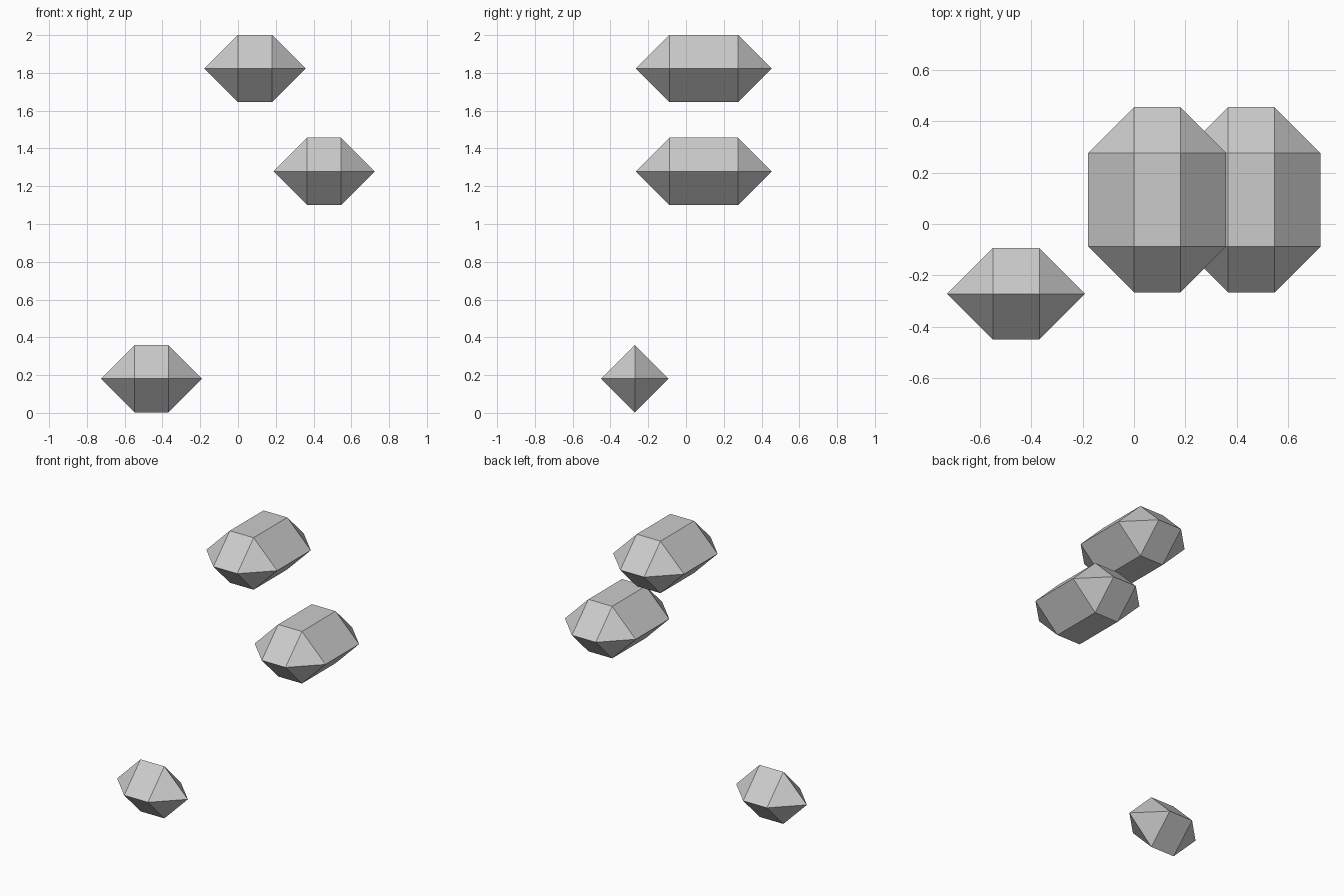
import bpy
import bmesh
from math import radians
from itertools import product
from mathutils import Vector

if "Cube" in bpy.data.objects:
    bpy.data.objects.remove(bpy.data.objects["Cube"], do_unlink=True)

# Single stone colour
grey = bpy.data.materials.new("stone_grey")
grey.use_nodes = True
colour = (0.6, 0.6, 0.6, 1)
grey.diffuse_color = colour
grey.node_tree.nodes["Principled BSDF"].inputs["Base Color"].default_value = colour

REACH = 0.178  # how far each facet ridge stands out from the core


def faceted_stone(name, centre, core_x, core_y):
    """Flat core rectangle pushed out along every axis and wrapped in a hull."""
    corners = {(sx * core_x, sy * core_y) for sx, sy in product((-1, 1), repeat=2)}
    points = set()
    for x, y in corners:
        for s in (-REACH, REACH):
            points.add((x, y, s))
            # Push sideways only on the outer side of the core
            if s * x >= 0:
                points.add((x + s, y, 0))
            if s * y >= 0:
                points.add((x, y + s, 0))
    bm = bmesh.new()
    for p in sorted(points):
        bm.verts.new(Vector(p))
    bmesh.ops.convex_hull(bm, input=bm.verts[:])
    # Merge coplanar triangles into clean facets
    bmesh.ops.dissolve_limit(bm, angle_limit=radians(1), verts=bm.verts[:], edges=bm.edges[:])
    bmesh.ops.recalc_face_normals(bm, faces=bm.faces[:])
    mesh = bpy.data.meshes.new(name)
    bm.to_mesh(mesh)
    bm.free()
    mesh.materials.append(grey)
    stone = bpy.data.objects.new(name, mesh)
    stone.location = centre
    bpy.context.collection.objects.link(stone)


# Two long stones above, one small stone near the ground
faceted_stone("upper_stone", (0.09, 0.094, 1.823), 0.09, 0.182)
faceted_stone("middle_stone", (0.456, 0.094, 1.279), 0.09, 0.182)
faceted_stone("lower_stone", (-0.458, -0.271, 0.181), 0.09, 0)
